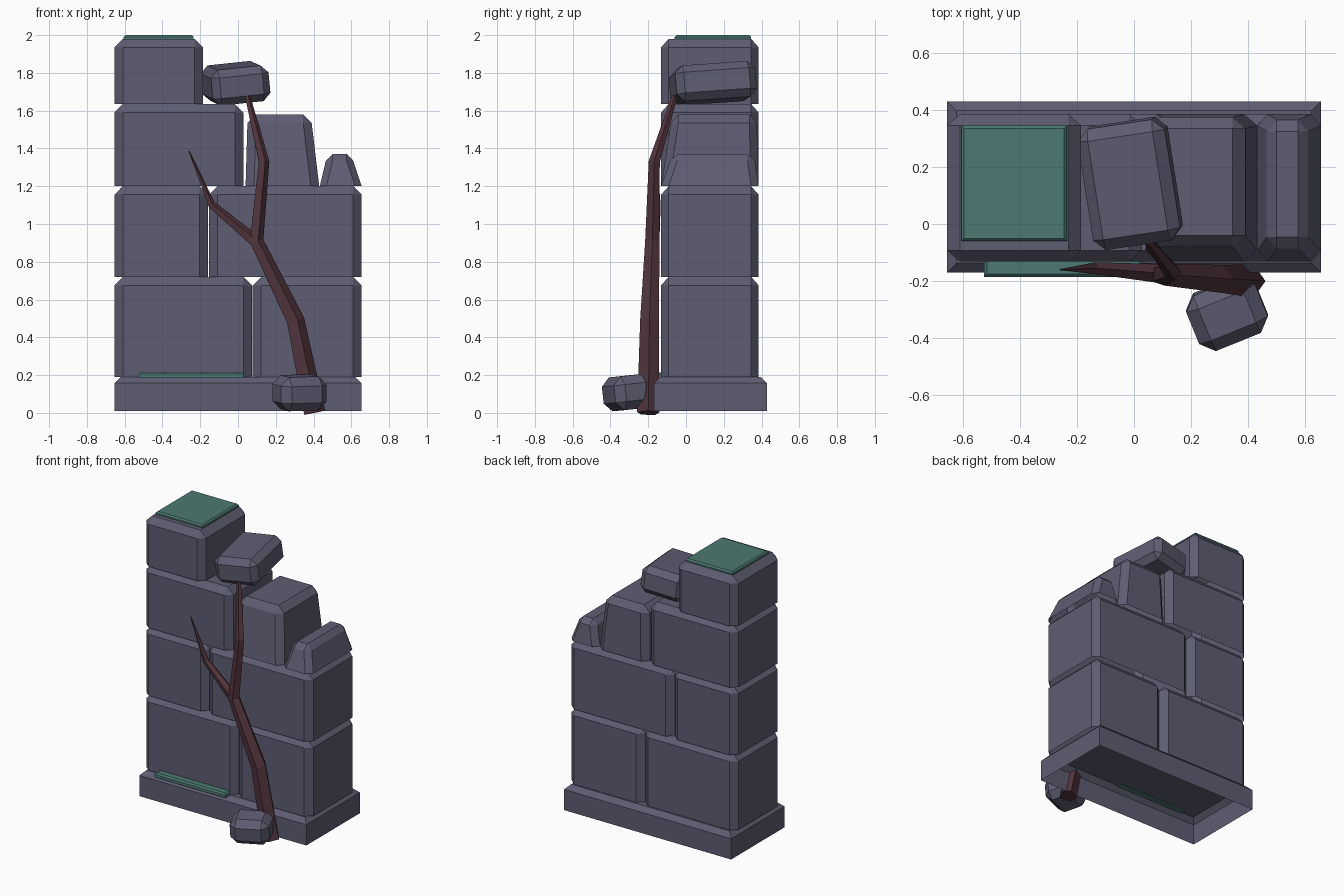
import bpy, bmesh, math
from mathutils import Vector, Euler

if "Cube" in bpy.data.objects:
    bpy.data.objects.remove(bpy.data.objects["Cube"])


def material(name, rgb):
    m = bpy.data.materials.new(name)
    m.diffuse_color = (*rgb, 1)
    m.use_nodes = True
    m.node_tree.nodes["Principled BSDF"].inputs["Base Color"].default_value = m.diffuse_color
    return m


STONE = material("slate_stone", (0.112, 0.110, 0.170))
MOSS = material("teal_moss", (0.072, 0.190, 0.168))
ROOT = material("dark_red_root", (0.082, 0.034, 0.045))


def finish(name, bm, mat):
    bmesh.ops.recalc_face_normals(bm, faces=bm.faces)
    me = bpy.data.meshes.new(name)
    bm.to_mesh(me)
    bm.free()
    me.materials.append(mat)
    ob = bpy.data.objects.new(name, me)
    bpy.context.collection.objects.link(ob)
    return ob


def octagon(r, cx, cy):
    x0, x1, y0, y1 = r
    return [(x0 + cx, y0), (x1 - cx, y0), (x1, y0 + cy), (x1, y1 - cy),
            (x1 - cx, y1), (x0 + cx, y1), (x0, y1 - cy), (x0, y0 + cy)]


def block(name, foot, z0, z1, c=0.045, shoulder=None, cy=0.04):
    """Stone with chamfered uprights and top edge, open underneath."""
    shoulder = shoulder or foot
    bm = bmesh.new()
    low = [bm.verts.new((x, y, z0)) for x, y in octagon(foot, c, cy)]
    mid = [bm.verts.new((x, y, z1 - c)) for x, y in octagon(shoulder, c, cy)]
    x0, x1, y0, y1 = shoulder
    top = [bm.verts.new((x, y, z1)) for x, y in
           ((x0 + c, y0 + cy), (x1 - c, y0 + cy), (x1 - c, y1 - cy), (x0 + c, y1 - cy))]
    for i in range(8):
        bm.faces.new((low[i], low[(i + 1) % 8], mid[(i + 1) % 8], mid[i]))
    for k in range(4):
        a, b, d = mid[2 * k], mid[2 * k + 1], mid[(2 * k + 2) % 8]
        bm.faces.new((a, b, top[(k + 1) % 4], top[k]))
        bm.faces.new((b, d, top[(k + 1) % 4]))
    bm.faces.new(top)
    return finish(name, bm, STONE)


def slab(name, r, z0, z1, inset, drop, mat, closed=True):
    """Rectangular slab with only its top edge chamfered."""
    bm = bmesh.new()
    rings = []
    for z, i in ((z0, 0), (z1 - drop, 0), (z1, inset)):
        x0, x1, y0, y1 = r[0] + i, r[1] - i, r[2] + i, r[3] - i
        rings.append([bm.verts.new((x, y, z)) for x, y in
                      ((x0, y0), (x1, y0), (x1, y1), (x0, y1))])
    for a, b in zip(rings, rings[1:]):
        for i in range(4):
            bm.faces.new((a[i], a[(i + 1) % 4], b[(i + 1) % 4], b[i]))
    bm.faces.new(rings[-1])
    if closed:
        bm.faces.new(rings[0][::-1])
    return finish(name, bm, mat)


def boulder(name, loc, size, rot, c):
    bm = bmesh.new()
    bmesh.ops.create_cube(bm, size=1)
    bmesh.ops.scale(bm, vec=size, verts=bm.verts)
    bmesh.ops.bevel(bm, geom=list(bm.edges), offset=c, segments=1,
                    affect='EDGES', profile=0.5)
    ob = finish(name, bm, STONE)
    ob.location = loc
    ob.rotation_euler = Euler([math.radians(a) for a in rot])
    return ob


def tube(name, path, sides=5):
    """Tapered faceted root through (x, y, z, radius) points."""
    bm = bmesh.new()
    pts = [Vector(p[:3]) for p in path]
    rings = []
    for i, p in enumerate(pts):
        t = Vector()
        if i > 0:
            t += (p - pts[i - 1]).normalized()
        if i < len(pts) - 1:
            t += (pts[i + 1] - p).normalized()
        t.normalize()
        u = Vector((0, 1, 0)).cross(t).normalized()
        v = t.cross(u)
        rings.append([bm.verts.new(p + path[i][3] * (u * math.cos(a) + v * math.sin(a)))
                      for a in (math.tau * k / sides for k in range(sides))])
    for a, b in zip(rings, rings[1:]):
        for k in range(sides):
            bm.faces.new((a[k], a[(k + 1) % sides], b[(k + 1) % sides], b[k]))
    bm.faces.new(rings[0][::-1])
    bm.faces.new(rings[-1])
    return finish(name, bm, ROOT)


# plinth, open underneath
slab("plinth", (-0.655, 0.655, -0.17, 0.43), 0.01, 0.19, 0.033, 0.033, STONE, closed=False)

# wall courses
Y = (-0.132, 0.385)
for name, x0, x1, z0, z1 in (
        ("course_1_left", -0.655, 0.074, 0.19, 0.72),
        ("course_1_right", 0.078, 0.655, 0.19, 0.72),
        ("course_2_left", -0.655, -0.158, 0.72, 1.20),
        ("course_2_right", -0.154, 0.655, 0.72, 1.20),
        ("course_3_left", -0.655, 0.028, 1.20, 1.635),
        ("course_4_left", -0.655, -0.185, 1.635, 1.98)):
    block(name, (x0, x1, *Y), z0, z1)

# broken, tapered stones
block("broken_stone_middle", (0.04, 0.43, *Y), 1.20, 1.58, 0.045,
      (0.05, 0.39, -0.08, 0.375))
block("broken_stone_end", (0.433, 0.655, *Y), 1.20, 1.37, 0.035,
      (0.465, 0.61, -0.085, 0.365))

# loose boulders
boulder("boulder_top", (-0.013, 0.142, 1.745), (0.31, 0.43, 0.19), (4, -6, 8.5), 0.04)
boulder("boulder_ground", (0.326, -0.312, 0.107), (0.26, 0.21, 0.18), (6, -2, 22), 0.045)

# moss patches
slab("moss_cap", (-0.605, -0.235, -0.06, 0.345), 1.975, 2.0, 0.01, 0.01, MOSS)
slab("moss_ledge", (-0.525, 0.03, -0.185, -0.10), 0.185, 0.215, 0.01, 0.01, MOSS)

# climbing root and its side branch
tube("root_trunk", [(0.40, -0.20, 0.0, 0.062), (0.30, -0.193, 0.49, 0.052),
                    (0.095, -0.178, 0.91, 0.040), (0.135, -0.168, 1.33, 0.031),
                    (0.05, -0.06, 1.675, 0.015)])
tube("root_branch", [(0.10, -0.175, 0.90, 0.036), (-0.14, -0.155, 1.10, 0.022),
                     (-0.26, -0.16, 1.385, 0.002)])
